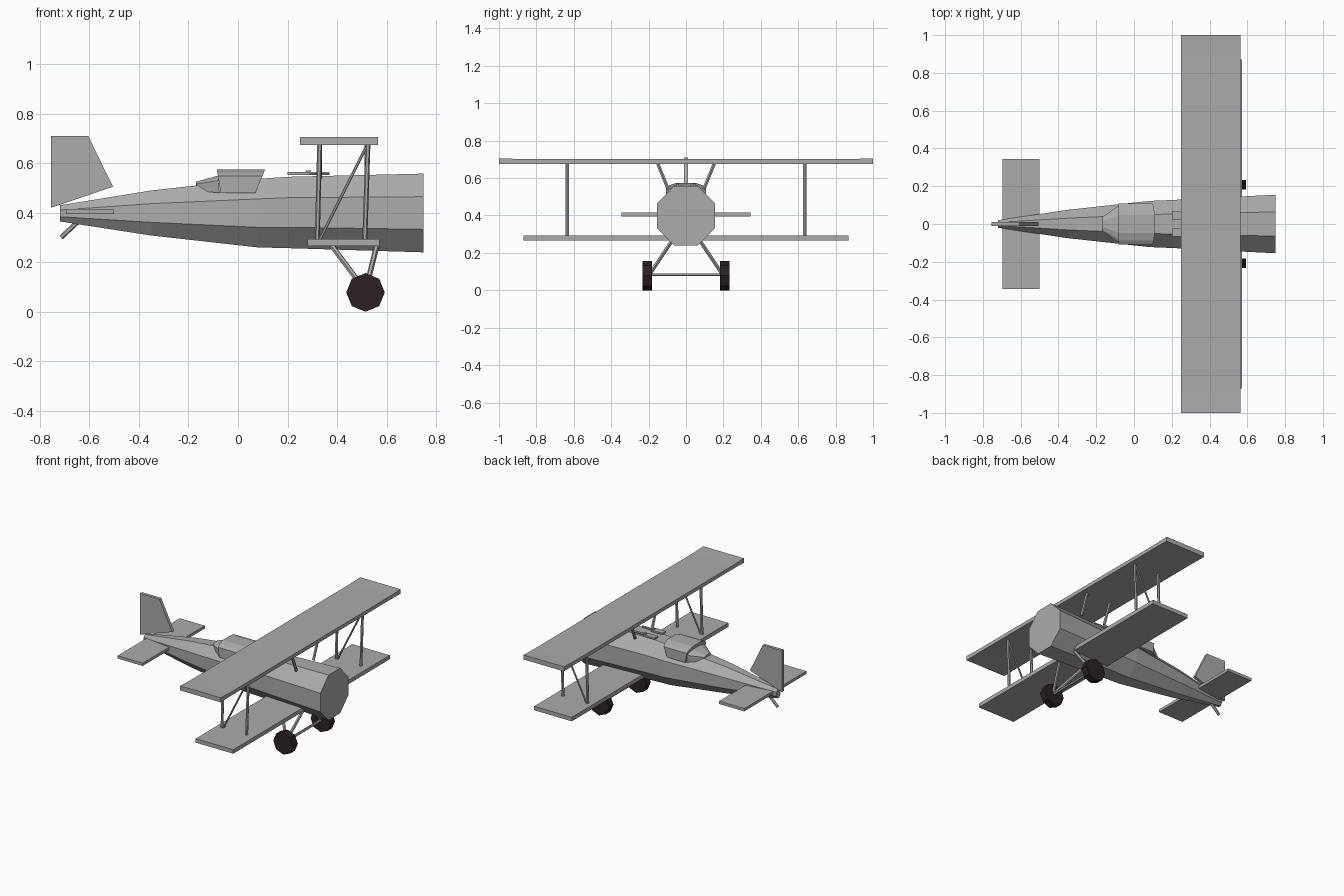
import bpy, bmesh, math
from mathutils import Vector

old = bpy.data.objects.get("Cube")
if old:
    bpy.data.objects.remove(old, do_unlink=True)


def material(name, rgb):
    m = bpy.data.materials.new(name)
    m.use_nodes = True
    m.diffuse_color = (*rgb, 1)
    m.node_tree.nodes["Principled BSDF"].inputs["Base Color"].default_value = (*rgb, 1)
    return m


GREY = material("light grey", (0.41, 0.41, 0.41))
DARK = material("dark rubber", (0.025, 0.016, 0.016))


def finish(name, bm, mat=GREY):
    bmesh.ops.recalc_face_normals(bm, faces=bm.faces[:])
    me = bpy.data.meshes.new(name)
    bm.to_mesh(me)
    bm.free()
    me.materials.append(mat)
    ob = bpy.data.objects.new(name, me)
    bpy.context.collection.objects.link(ob)
    return ob


def loft(name, rings, mat=GREY):
    """Skin matching rings of points and cap both ends."""
    bm = bmesh.new()
    loops = [[bm.verts.new(p) for p in ring] for ring in rings]
    n = len(loops[0])
    for a, b in zip(loops, loops[1:]):
        for i in range(n):
            j = (i + 1) % n
            bm.faces.new((a[i], a[j], b[j], b[i]))
    bm.faces.new(loops[0])
    bm.faces.new(loops[-1][::-1])
    return finish(name, bm, mat)


def box(name, x, y, z):
    rect = [(x[0], z[0]), (x[1], z[0]), (x[1], z[1]), (x[0], z[1])]
    return loft(name, [[(px, py, pz) for px, pz in rect] for py in y])


def rod(name, a, b, r=0.01, sides=6, mat=GREY, spin=0.0):
    a, b = Vector(a), Vector(b)
    axis = (b - a).normalized()
    side = Vector((1, 0, 0)) if abs(axis.x) < 0.9 else Vector((0, 1, 0))
    u = (side - axis * side.dot(axis)).normalized()
    v = axis.cross(u)
    angles = [2 * math.pi * k / sides + spin for k in range(sides)]
    return loft(name, [[p + (u * math.cos(t) + v * math.sin(t)) * r for t in angles]
                       for p in (a, b)], mat)


# Octagonal fuselage: x, half width, bottom, top
def octagon(x, w, lo, hi):
    mid, h, k = (lo + hi) / 2, (hi - lo) / 2, math.tan(math.pi / 8)
    pts = [(1, k), (k, 1), (-k, 1), (-1, k), (-1, -k), (-k, -1), (k, -1), (1, -k)]
    return [(x, w * a, mid + h * b) for a, b in pts]


loft("fuselage", [octagon(*s) for s in (
    (-0.72, 0.02, 0.365, 0.43), (-0.35, 0.075, 0.308, 0.49),
    (0.08, 0.122, 0.26, 0.537), (0.2, 0.127, 0.257, 0.545),
    (0.75, 0.155, 0.24, 0.558))])


# Cockpit hood with rounded top and sloping ends, plus tapered headrest
def arch(x_top, x_low, w, lo, hi):
    half = [(1, 0), (1, 0.72), (0.8, 0.87), (0.45, 1)]
    pts = half + [(-a, b) for a, b in reversed(half)]
    return [(x_low + (x_top - x_low) * b, w * a, lo + (hi - lo) * b) for a, b in pts]


loft("cockpit_hood", [arch(-0.085, -0.07, 0.108, 0.48, 0.575),
                      arch(0.11, 0.07, 0.108, 0.48, 0.575)])
loft("headrest", [arch(-0.17, -0.17, 0.035, 0.49, 0.525),
                  arch(-0.08, -0.075, 0.1, 0.48, 0.55)])

# Wings, with slightly thicker tips on the upper one
def wing_section(y, lo, hi):
    return [(0.25, y, lo), (0.565, y, lo), (0.565, y, hi), (0.25, y, hi)]


loft("upper_wing", [wing_section(*s) for s in (
    (-1, 0.674, 0.706), (-0.89, 0.676, 0.702),
    (0.89, 0.676, 0.702), (1, 0.674, 0.706))])
box("lower_wing", (0.28, 0.572), (-0.87, 0.87), (0.265, 0.293))

# Tail
box("tailplane", (-0.695, -0.5), (-0.345, 0.345), (0.395, 0.415))
fin = [(-0.755, 0.71), (-0.605, 0.71), (-0.505, 0.505), (-0.755, 0.42)]
loft("tail_fin", [[(x, y, z) for x, z in fin] for y in (-0.011, 0.011)])
rod("tail_skid", (-0.64, 0, 0.37), (-0.715, 0, 0.3))

# Struts, guns and landing gear on both sides
for tag, s in (("front", -1), ("back", 1)):
    y = 0.635 * s
    rod(tag + "_rear_wing_strut", (0.32, y, 0.285), (0.33, y, 0.68))
    rod(tag + "_fore_wing_strut", (0.512, y, 0.285), (0.525, y, 0.68))
    rod(tag + "_diagonal_brace", (0.33, y, 0.29), (0.52, y, 0.67), 0.006)
    for part, x in (("rear", 0.33), ("fore", 0.52)):
        rod(f"{tag}_{part}_cabane_strut", (x, 0.095 * s, 0.54), (x, 0.152 * s, 0.68))

    box(tag + "_gun_body", (0.2, 0.29), (0.025 * s, 0.065 * s), (0.553, 0.564))
    rod(tag + "_gun_barrel", (0.28, 0.045 * s, 0.559), (0.37, 0.045 * s, 0.559), 0.007)
    box(tag + "_gun_sight", (0.275, 0.295), (0.038 * s, 0.052 * s), (0.562, 0.571))

    for part, x in (("rear", 0.38), ("fore", 0.56)):
        rod(f"{tag}_{part}_gear_leg", (x, 0.075 * s, 0.265), (0.515, 0.195 * s, 0.085), 0.011)
    rod(tag + "_wheel", (0.515, 0.182 * s, 0.078), (0.515, 0.232 * s, 0.078),
        0.078, 8, DARK)
rod("axle", (0.515, -0.2, 0.083), (0.515, 0.2, 0.083), 0.009)
